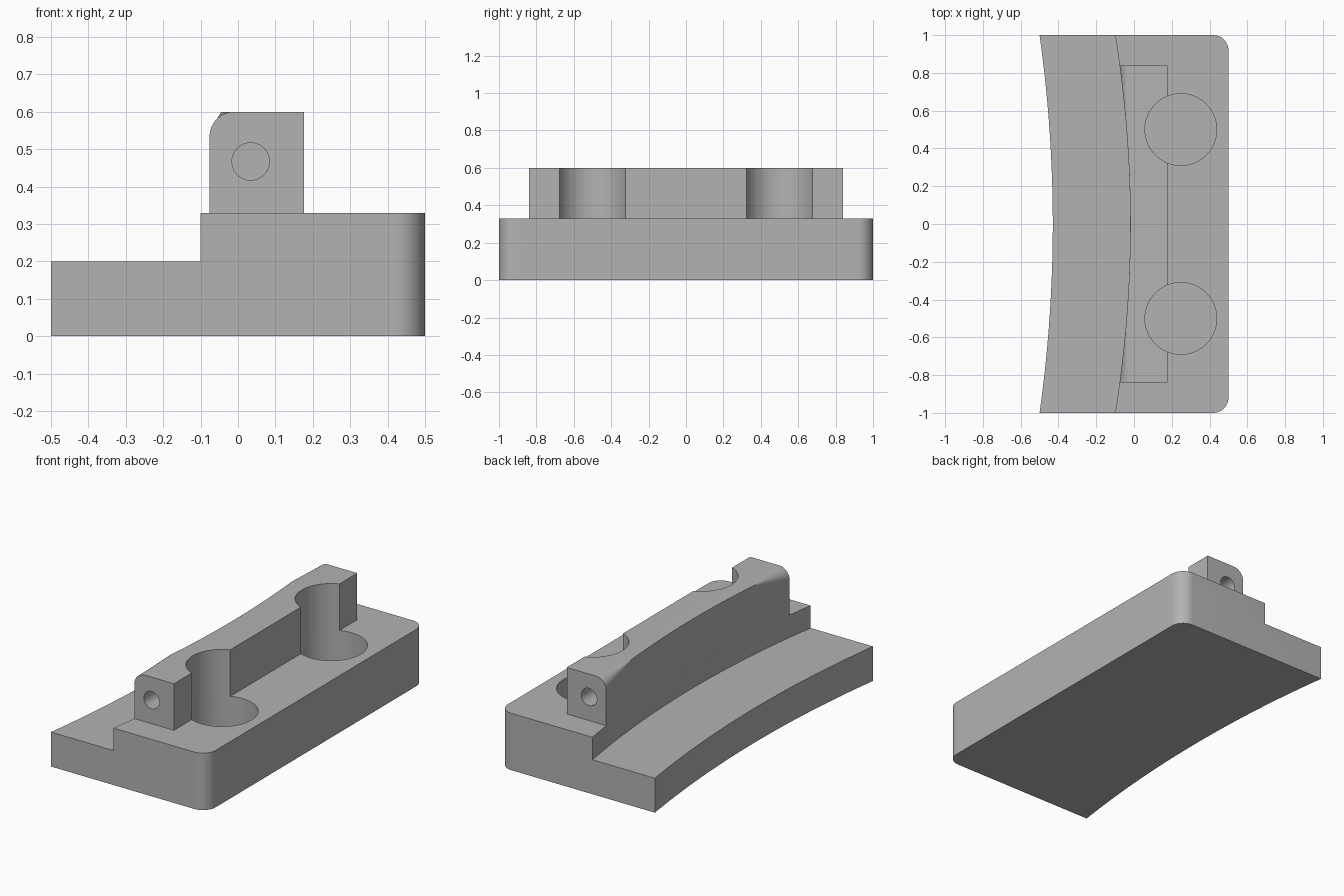
import bpy, bmesh, math
from mathutils import Matrix

cube = bpy.data.objects.get("Cube")
if cube:
    bpy.data.objects.remove(cube, do_unlink=True)

grey = bpy.data.materials.new("plain grey")
grey.use_nodes = True
colour = (0.45, 0.45, 0.45, 1)
grey.diffuse_color = colour
grey.node_tree.nodes["Principled BSDF"].inputs["Base Color"].default_value = colour

CORNER = 0.08     # vertical corner radius of the base
BASE_TOP = 0.33
RIDGE_TOP = 0.6
RIDGE_END = 0.84


def make_object(name, bm):
    bmesh.ops.recalc_face_normals(bm, faces=bm.faces)
    mesh = bpy.data.meshes.new(name)
    bm.to_mesh(mesh)
    bm.free()
    mesh.materials.append(grey)
    obj = bpy.data.objects.new(name, mesh)
    bpy.context.collection.objects.link(obj)
    return obj


def loft(name, ys, profile):
    """Sweep a y-dependent (x, z) profile along y and cap both ends."""
    bm = bmesh.new()
    rings = [[bm.verts.new((x, y, z)) for x, z in profile(y)] for y in ys]
    for a, b in zip(rings, rings[1:]):
        for i in range(len(a)):
            j = (i + 1) % len(a)
            bm.faces.new((a[i], a[j], b[j], b[i]))
    bm.faces.new(rings[0])
    bm.faces.new(rings[-1])
    return make_object(name, bm)


def arc_x(middle, sagitta, y):
    """Shallow arc through the middle, falling back by sagitta at y = 1."""
    r = (1 + sagitta ** 2) / (2 * sagitta)
    return middle - r + math.sqrt(r * r - y * y)


def step_x(y):
    return arc_x(-0.02, 0.08, y)


def base_profile(y):
    over = max(0, abs(y) - (1 - CORNER))
    right = 0.5 - CORNER + math.sqrt(max(0, CORNER ** 2 - over ** 2))
    outer, step = arc_x(-0.43, 0.07, y), step_x(y)
    return [(outer, 0), (right, 0), (right, BASE_TOP),
            (step, BASE_TOP), (step, 0.2), (outer, 0.2)]


def ridge_profile(y):
    # the rounding of the curved top edge fades out away from the ends
    r = max(0.0008, 0.066 * (abs(y) - 0.56) / (RIDGE_END - 0.56))
    x = step_x(y)
    pts = [(x, BASE_TOP), (0.177, BASE_TOP), (0.177, RIDGE_TOP)]
    for i in range(9):
        a = math.pi / 2 * (1 + i / 8)
        pts.append((x + r + r * math.cos(a), RIDGE_TOP - r + r * math.sin(a)))
    return pts


# Base with stepped ledge and rounded corners
n = 10
bend = [1 - CORNER + CORNER * math.sin(math.pi / 2 * i / n) for i in range(n + 1)]
inner = [(1 - CORNER) * i / 20 for i in range(-19, 20)]
base = loft("stepped_base", [-y for y in reversed(bend)] + inner + bend, base_profile)

# Raised ridge along the step
ridge = loft("raised_ridge", [RIDGE_END * i / 30 for i in range(-30, 31)], ridge_profile)

# Cutters: two round pockets and a blind hole in each ridge end
pockets, holes = bmesh.new(), bmesh.new()
for side in (-1, 1):
    bmesh.ops.create_cone(pockets, cap_ends=True, segments=64, radius1=0.19, radius2=0.19,
                          depth=0.65, matrix=Matrix.Translation((0.248, side * 0.5, 0.375)))
    bmesh.ops.create_cone(holes, cap_ends=True, segments=40, radius1=0.05, radius2=0.05,
                          depth=0.4, matrix=Matrix.Translation((0.034, side * 0.87, 0.467))
                          @ Matrix.Rotation(math.pi / 2, 4, "X"))
pocket_cutter = make_object("pocket_cutter", pockets)
hole_cutter = make_object("hole_cutter", holes)


def finish(obj, cutters):
    bpy.ops.object.select_all(action="DESELECT")
    obj.select_set(True)
    bpy.context.view_layer.objects.active = obj
    for cutter in cutters:
        mod = obj.modifiers.new("cut", "BOOLEAN")
        mod.operation = "DIFFERENCE"
        mod.solver = "EXACT"
        mod.object = cutter
        bpy.ops.object.modifier_apply(modifier=mod.name)
    bpy.ops.object.shade_smooth_by_angle(angle=math.radians(30))


finish(base, [pocket_cutter])
finish(ridge, [pocket_cutter, hole_cutter])
for cutter in (pocket_cutter, hole_cutter):
    bpy.data.objects.remove(cutter, do_unlink=True)
